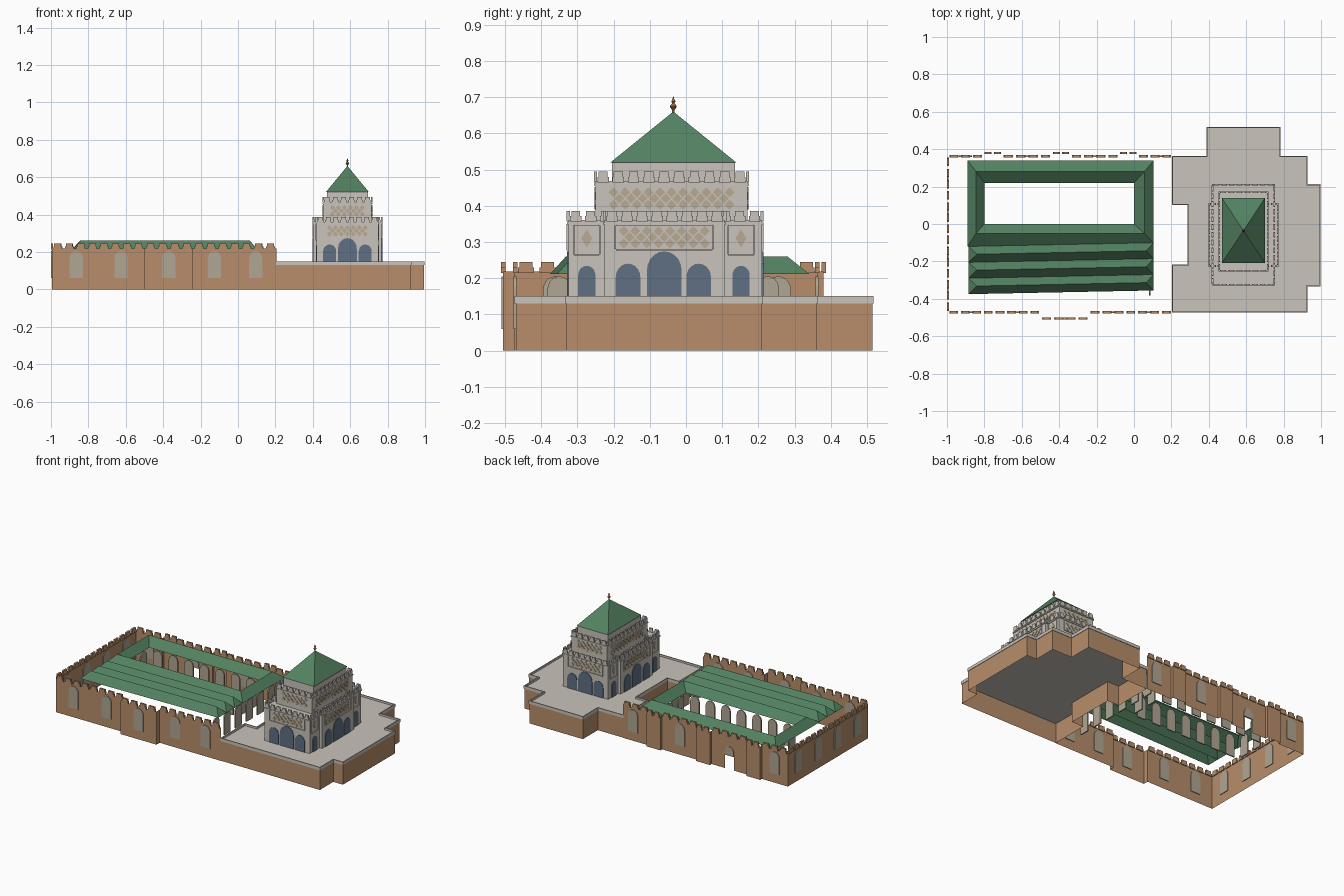
import bpy, bmesh
from math import sin, cos, pi, radians, atan2, hypot
from mathutils import Vector

cube = bpy.data.objects.get("Cube")
if cube:
    bpy.data.objects.remove(cube)


def material(name, *rgb):
    mat = bpy.data.materials.new(name)
    mat.use_nodes = True
    mat.diffuse_color = (*rgb, 1)
    mat.node_tree.nodes["Principled BSDF"].inputs["Base Color"].default_value = (*rgb, 1)
    return mat


CLAY = material("clay wall", .48, .27, .145)
STONE = material("pale stone", .585, .546, .495)
GREEN = material("green tile", .087, .223, .12)
GLASS = material("blue glass", .115, .162, .231)
PLASTER = material("tan plaster", .434, .381, .29)
LATTICE = material("lattice tan", .49, .41, .29)
COPPER = material("copper", .38, .15, .06)


def finish(name, bm, mat):
    bmesh.ops.recalc_face_normals(bm, faces=bm.faces)
    mesh = bpy.data.meshes.new(name)
    bm.to_mesh(mesh)
    bm.free()
    mesh.materials.append(mat)
    obj = bpy.data.objects.new(name, mesh)
    bpy.context.scene.collection.objects.link(obj)
    return obj


def skin(bm, lower, upper):
    for i in range(len(lower)):
        j = (i + 1) % len(lower)
        bm.faces.new((lower[i], lower[j], upper[j], upper[i]))


def prism(bm, outline, z0, z1, caps=True):
    low, high = ([bm.verts.new((x, y, z)) for x, y in outline] for z in (z0, z1))
    skin(bm, low, high)
    if caps:
        bm.faces.new(low)
        bm.faces.new(high)


def rect(x0, x1, y0, y1):
    return [(x0, y0), (x1, y0), (x1, y1), (x0, y1)]


def plate(bm, x, y, angle, outline, thick):
    """Upright plate: outline is (along, height); angle 0 faces the front."""
    along = Vector((cos(angle), sin(angle), 0))
    normal = Vector((sin(angle), -cos(angle), 0)) * thick / 2
    sides = [[bm.verts.new(Vector((x, y, z)) + along * u + normal * s) for u, z in outline]
             for s in ((-1, 1) if thick else (0,))]
    for side in sides:
        bm.faces.new(side)
    if thick:
        skin(bm, *sides)


def arch(width, z0, z1):
    """Arched outline with a slightly raised round head."""
    r, rise, n = width / 2, width * .55, 10
    head = [(r * cos(pi * i / n), z1 - rise + rise * sin(pi * i / n)) for i in range(n + 1)]
    return [(-r, z0), (r, z0)] + head


def merlons(bm, start, end, z0, z1, pitch, thick):
    """Stepped battlement teeth along one straight run."""
    dx, dy = end[0] - start[0], end[1] - start[1]
    length = hypot(dx, dy)
    count = max(1, round(length / pitch))
    w, mid = length / count / 2, (z0 + z1) / 2
    shape = [(-w * .75, z0), (w * .75, z0), (w * .75, mid), (w * .6, mid),
             (w * .6, z1), (-w * .6, z1), (-w * .6, mid), (-w * .75, mid)]
    for i in range(count):
        t = (i + .5) / count
        plate(bm, start[0] + dx * t, start[1] + dy * t, atan2(dy, dx), shape, thick)


# Platform: open skirt, deck and low rim
half = [(.205, -.47), (.925, -.47), (.925, -.33), (.995, -.33), (.995, .21), (.925, .21),
        (.925, .36), (.78, .36), (.78, .515), (.39, .515), (.39, .36), (.205, .36),
        (.205, .105), (.29, .105), (.29, -.22), (.205, -.22)]
bm = bmesh.new()
prism(bm, half, 0, .13, caps=False)
finish("platform_skirt", bm, CLAY)
bm = bmesh.new()
prism(bm, half, .13, .137)
finish("platform_deck", bm, STONE)
bm = bmesh.new()
for a, b in zip(half, half[1:] + half[:1]):
    grow = .003
    prism(bm, rect(min(a[0], b[0]) - grow, max(a[0], b[0]) + grow,
                   min(a[1], b[1]) - grow, max(a[1], b[1]) + grow), .13, .15)
finish("platform_rim", bm, STONE)

# Courtyard wall: thin sheets with battlements and shallow projections
WALL_TOP, BACK, FRONT, BUMP, DOOR = .218, .362, -.472, -.505, -.57
path = [(.205, BACK)]
for x in (-.03, -.39, -.755):
    path += [(x + .05, BACK), (x + .05, .38), (x - .05, .38), (x - .05, BACK)]
path += [(-.995, BACK), (-.995, FRONT), (-.5, FRONT), (-.5, BUMP), (-.24, BUMP),
         (-.24, FRONT), (.205, FRONT)]
sheet, teeth = bmesh.new(), bmesh.new()
for a, b in zip(path, path[1:]):
    length = hypot(b[0] - a[0], b[1] - a[1])
    base = [(0, 0)]
    if a[1] == b[1] == BACK and b[0] < DOOR < a[0]:
        d = a[0] - DOOR
        base += [(d - .033, 0), (d - .033, .09), (d + .033, .09), (d + .033, 0)]
    outline = base + [(length, 0), (length, WALL_TOP), (0, WALL_TOP)]
    plate(sheet, *a, atan2(b[1] - a[1], b[0] - a[0]), outline, 0)
    if length > .05:
        merlons(teeth, a, b, WALL_TOP - .004, .245, .06, .012)
finish("courtyard_wall", sheet, CLAY)
finish("wall_battlements", teeth, CLAY)

# Blind arched windows in the wall
bm = bmesh.new()
window = arch(.07, .06, .205)
for x in (-.865, -.625, -.37, -.125, .095):
    plate(bm, x, BUMP if x == -.37 else FRONT, 0, window, .009)
for x in (-.9, -.21, .13):
    plate(bm, x, BACK, pi, window, .009)
plate(bm, DOOR, BACK, pi, arch(.066, .09, .15), .009)
for i in range(4):
    plate(bm, -.995, -.36 + i * .205, -pi / 2, window, .009)
finish("wall_windows", bm, PLASTER)

# Arcade panels around the court and at the hall end
bm = bmesh.new()
bay = arch(.065, .06, .205)
for i in range(7):
    for y in (.225, -.005):
        plate(bm, -.74 + i * .113, y, 0, bay, .008)
for y in (.05, .165):
    for x in (-.805, .005):
        plate(bm, x, y, pi / 2, bay, .008)
for i in range(6):
    plate(bm, .085, -.35 + i * .115, pi / 2, bay, .008)
finish("arcade_panels", bm, PLASTER)

# Tiled roofs: a gabled ring around the court, then three parallel hipped halls
EAVE, RIDGE = .212, .26
bm = bmesh.new()
rings = [[bm.verts.new((x, y, z)) for x, y in rect(*box)] for box, z in (
    ((-.89, .105, -.12, .34), EAVE), ((-.845, .055, -.05, .28), RIDGE), ((-.8, 0, 0, .22), EAVE))]
skin(bm, rings[0], rings[1])
skin(bm, rings[1], rings[2])
for i in range(3):
    y1 = -.12 - i * .085
    y0 = y1 - .085
    ym = (y0 + y1) / 2
    a, b, c, d = [bm.verts.new((x, y, EAVE)) for x, y in rect(-.885, .105, y0, y1)]
    e, f = [bm.verts.new((x, ym, RIDGE)) for x in (-.84, .065)]
    for face in ((a, b, f, e), (c, d, e, f), (b, c, f), (d, a, e)):
        bm.faces.new(face)
for v in bm.verts:
    if v.co.y < -.1:
        v.co.y += .02 * (v.co.x + .885)
finish("courtyard_roof", bm, GREEN)

# Tower masses
CX = .585
bodies = {"tower_base": (.42, .75, -.325, .21, .13, .36),
          "tower_bay": (.402, .768, -.225, .107, .13, .36),
          "tower_upper": (.455, .715, -.25, .17, .36, .468),
          "tower_neck": (.475, .695, -.205, .135, .46, .52)}
for name, (x0, x1, y0, y1, z0, z1) in bodies.items():
    bm = bmesh.new()
    prism(bm, rect(x0, x1, y0, y1), z0, z1)
    if name != "tower_neck":
        corners = rect(x0, x1, y0, y1)
        for a, b in zip(corners, corners[1:] + corners[:1]):
            merlons(bm, a, b, z1 - .004, z1 + .026, .042, .009)
        # cornice under the teeth
        g = .004
        prism(bm, rect(x0 - g, x1 + g, y0 - g, y1 + g), z1 - .012, z1 - .006)
    finish(name, bm, STONE)

# Tower arches, lattice and frames, mirrored onto opposite faces
glass, tiles, frames = bmesh.new(), bmesh.new(), bmesh.new()


def diamond(x, y, angle, z, w, h):
    plate(tiles, x, y, angle, [(-w, z), (0, z - h), (w, z), (0, z + h)], .006)


def lattice(x, y, angle, width, z, rows=3):
    step = .032
    count = int(width / step)
    for row in range(rows):
        n = count - row % 2
        for i in range(n):
            u = (i - (n - 1) / 2) * step
            diamond(x + u * cos(angle), y + u * sin(angle), angle,
                    z + (row - (rows - 1) / 2) * .017, .0135, .014)


def frame(x, y, angle, w, z0, z1):
    t = .004
    for u0, u1, a, b in ((-w, w, z0 - t, z0), (-w, w, z1, z1 + t), (-w - t, -w, z0, z1), (w, w + t, z0, z1)):
        plate(frames, x, y, angle, [(u0, a), (u1, a), (u1, b), (u0, b)], .009)


for x, angle in ((.768, pi / 2), (.402, -pi / 2)):
    for y, w, top in ((-.16, .068, .24), (-.06, .096, .274), (.035, .068, .24)):
        plate(glass, x, y, angle, arch(w, .137, top), .008)
    lattice(x, -.06, angle, .26, .313)
    frame(x, -.06, angle, .133, .28, .345)
    side = .75 if x > CX else .42
    for y in (-.274, .152):
        plate(glass, side, y, angle, arch(.048, .137, .234), .008)
        diamond(side, y, angle, .31, .015, .025)
        frame(side, y, angle, .034, .265, .345)
    lattice(.715 if x > CX else .455, -.04, angle, .38, .42)
for y, upper_y, angle in ((-.325, -.25, 0), (.21, .17, pi)):
    for u, w, top in ((-.095, .07, .24), (0, .1, .274), (.095, .07, .24)):
        plate(glass, CX + u, y, angle, arch(w, .137, top), .008)
    lattice(CX, y, angle, .24, .313)
    frame(CX, y, angle, .125, .28, .345)
    lattice(CX, upper_y, angle, .22, .42)
finish("tower_glass", glass, GLASS)
finish("tower_lattice", tiles, LATTICE)
finish("tower_frames", frames, STONE)

# Pyramid roof and finial
bm = bmesh.new()
base = [bm.verts.new((x, y, .52)) for x, y in rect(.47, .7, -.208, .138)]
tip = bm.verts.new((CX, -.035, .66))
bm.faces.new(base)
for i in range(4):
    bm.faces.new((base[i], base[(i + 1) % 4], tip))
finish("tower_roof", bm, GREEN)

bm = bmesh.new()
profile = [(.003, .65), (.003, .664), (.009, .672), (.009, .676), (.003, .683),
           (.006, .688), (.003, .693), (.0005, .702)]
loops = [[bm.verts.new((CX + r * cos(radians(a)), -.035 + r * sin(radians(a)), z))
          for a in range(0, 360, 30)] for r, z in profile]
for low, high in zip(loops, loops[1:]):
    skin(bm, low, high)
bm.faces.new(loops[0])
bm.faces.new(loops[-1])
finish("finial", bm, COPPER)
